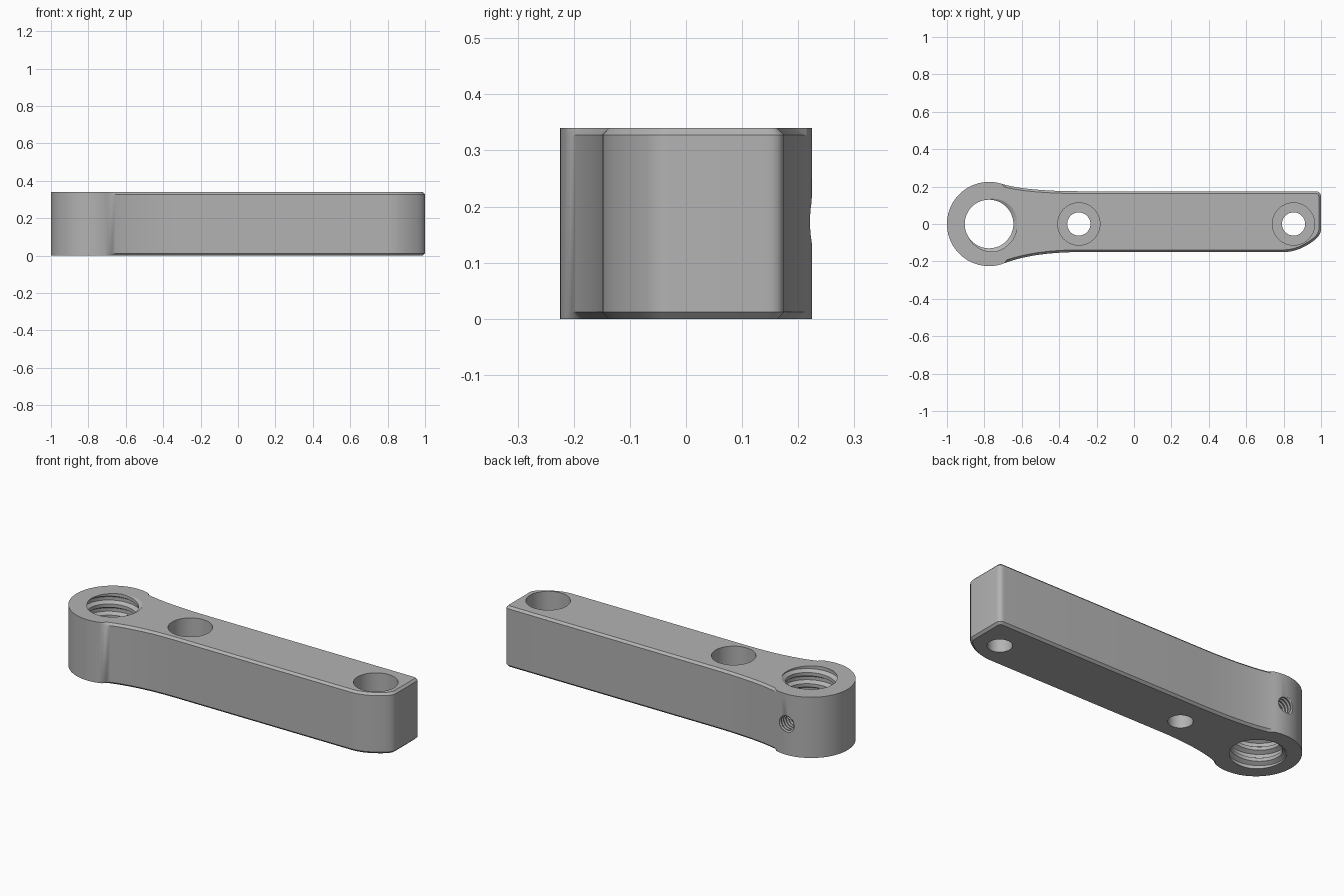
import bpy, bmesh
from math import sin, cos, pi, tau, atan2
from mathutils import Vector

if "Cube" in bpy.data.objects:
    bpy.data.objects.remove(bpy.data.objects["Cube"], do_unlink=True)

HEIGHT, CHAMFER = 0.34, 0.012
RING_X, RING_R = -0.775, 0.225

grey = bpy.data.materials.new("machined grey")
grey.use_nodes = True
grey.diffuse_color = (0.45, 0.45, 0.45, 1)
grey.node_tree.nodes["Principled BSDF"].inputs["Base Color"].default_value = grey.diffuse_color


def add_object(name, bm):
    bmesh.ops.recalc_face_normals(bm, faces=bm.faces)
    mesh = bpy.data.meshes.new(name)
    bm.to_mesh(mesh)
    bm.free()
    mesh.materials.append(grey)
    obj = bpy.data.objects.new(name, mesh)
    bpy.context.collection.objects.link(obj)
    return obj


def curve(a, b, c, steps):
    """Quadratic curve from a to c, pulled towards b."""
    a, b, c = Vector(a), Vector(b), Vector(c)
    ts = [i / steps for i in range(steps + 1)]
    return [a * (1 - t) ** 2 + b * 2 * t * (1 - t) + c * t * t for t in ts]


def cylinder(name, x, radius, z0, z1):
    bm = bmesh.new()
    ring = [bm.verts.new((x + radius * cos(tau * i / 64), radius * sin(tau * i / 64), z0))
            for i in range(64)]
    face = bm.faces.new(ring)
    top = bmesh.ops.extrude_face_region(bm, geom=[face])["geom"]
    bmesh.ops.translate(bm, vec=(0, 0, z1 - z0),
                        verts=[v for v in top if isinstance(v, bmesh.types.BMVert)])
    return add_object(name, bm)


def thread(name, minor, major, pitch, z0, turns, cols):
    """Solid screw whose rows follow the helix."""
    steps = ((0, minor), (0.3, minor), (0.5, major), (0.8, major))
    rows = [(z0 + (n + s) * pitch, r) for n in range(turns) for s, r in steps]
    bm = bmesh.new()
    grid = []
    for c in range(cols):
        a = tau * c / cols
        grid.append([bm.verts.new((r * cos(a), r * sin(a), z + pitch * c / cols))
                     for z, r in rows])
    for c in range(cols):
        shift = len(steps) if c == cols - 1 else 0
        here, after = grid[c], grid[(c + 1) % cols]
        for k in range(len(rows) - 1 - shift):
            bm.faces.new((here[k], after[k + shift], after[k + 1 + shift], here[k + 1]))
    # Close both ends with fans
    middle = z0 + turns * pitch / 2
    rim = [e for e in bm.edges if e.is_boundary]
    low = bm.verts.new((0, 0, z0 + pitch / 2))
    high = bm.verts.new((0, 0, z0 + (turns - 0.5) * pitch))
    for e in rim:
        tip = low if e.verts[0].co.z < middle else high
        bm.faces.new((e.verts[0], e.verts[1], tip))
    return add_object(name, bm)


# Outline of the lever, anticlockwise: front edge, far end, back edge, round boss
front_start, back_end = (-0.695, -0.21), (-0.707, 0.2145)
arm = curve(front_start, (-0.537, -0.15), (-0.28, -0.15), 16)
arm += curve((0.80, -0.15), (0.88, -0.15), (0.96, -0.09), 10)
arm += curve((0.96, -0.09), (1.0, -0.06), (1.0, -0.03), 6)[1:]
arm += curve((1.0, 0.145), (1.0, 0.175), (0.97, 0.175), 6)
arm += curve((-0.28, 0.175), (-0.575, 0.175), back_end, 16)
a0 = atan2(back_end[1], back_end[0] - RING_X)
a1 = atan2(front_start[1], front_start[0] - RING_X) + tau
boss = [Vector((RING_X + RING_R * cos(a), RING_R * sin(a)))
        for a in (a0 + (a1 - a0) * i / 64 for i in range(1, 64))]
outline = arm + boss
count = len(outline)

# Chamfer only the arm, fading out where it meets the boss
inner = []
for i, p in enumerate(outline):
    along = (outline[(i + 1) % count] - outline[i - 1]).normalized()
    depth = CHAMFER if 0 < i < len(arm) - 1 else 0
    inner.append(p + Vector((-along.y, along.x)) * depth)

bm = bmesh.new()
levels = ((inner, 0), (outline, CHAMFER), (outline, HEIGHT - CHAMFER), (inner, HEIGHT))
loops = [[bm.verts.new((p.x, p.y, z)) for p in pts] for pts, z in levels]
for lower, upper in zip(loops, loops[1:]):
    for i in range(count):
        j = (i + 1) % count
        bm.faces.new((lower[i], lower[j], upper[j], upper[i]))
bm.faces.new(loops[0])
bm.faces.new(loops[-1])
lever = add_object("lever_arm", bm)

# Counterbored bolt holes
cutters = []
for x in (-0.295, 0.853):
    cutters.append(cylinder("bolt_hole_cutter", x, 0.062, -0.1, 0.25))
    cutters.append(cylinder("counterbore_cutter", x, 0.113, 0.15, 0.45))

# Large threaded bore in the boss
bore = thread("bore_thread_cutter", 0.13, 0.151, 0.0625, -0.197, 11, 72)
bore.location.x = RING_X
cutters.append(bore)

# Small threaded set screw hole through the back wall of the boss
screw = thread("set_screw_cutter", 0.042, 0.05, 0.02, 0.06, 12, 32)
screw.rotation_euler.x = -pi / 2
screw.location = (RING_X, 0, 0.173)
cutters.append(screw)

bpy.context.view_layer.objects.active = lever
for cutter in cutters:
    cutter.hide_render = True
    mod = lever.modifiers.new(cutter.name, 'BOOLEAN')
    mod.operation, mod.solver, mod.object = 'DIFFERENCE', 'EXACT', cutter
    bpy.ops.object.modifier_apply(modifier=mod.name)
for cutter in cutters:
    bpy.data.objects.remove(cutter, do_unlink=True)

bpy.ops.object.select_all(action='DESELECT')
lever.select_set(True)
bpy.ops.object.shade_smooth_by_angle(angle=pi / 6)
